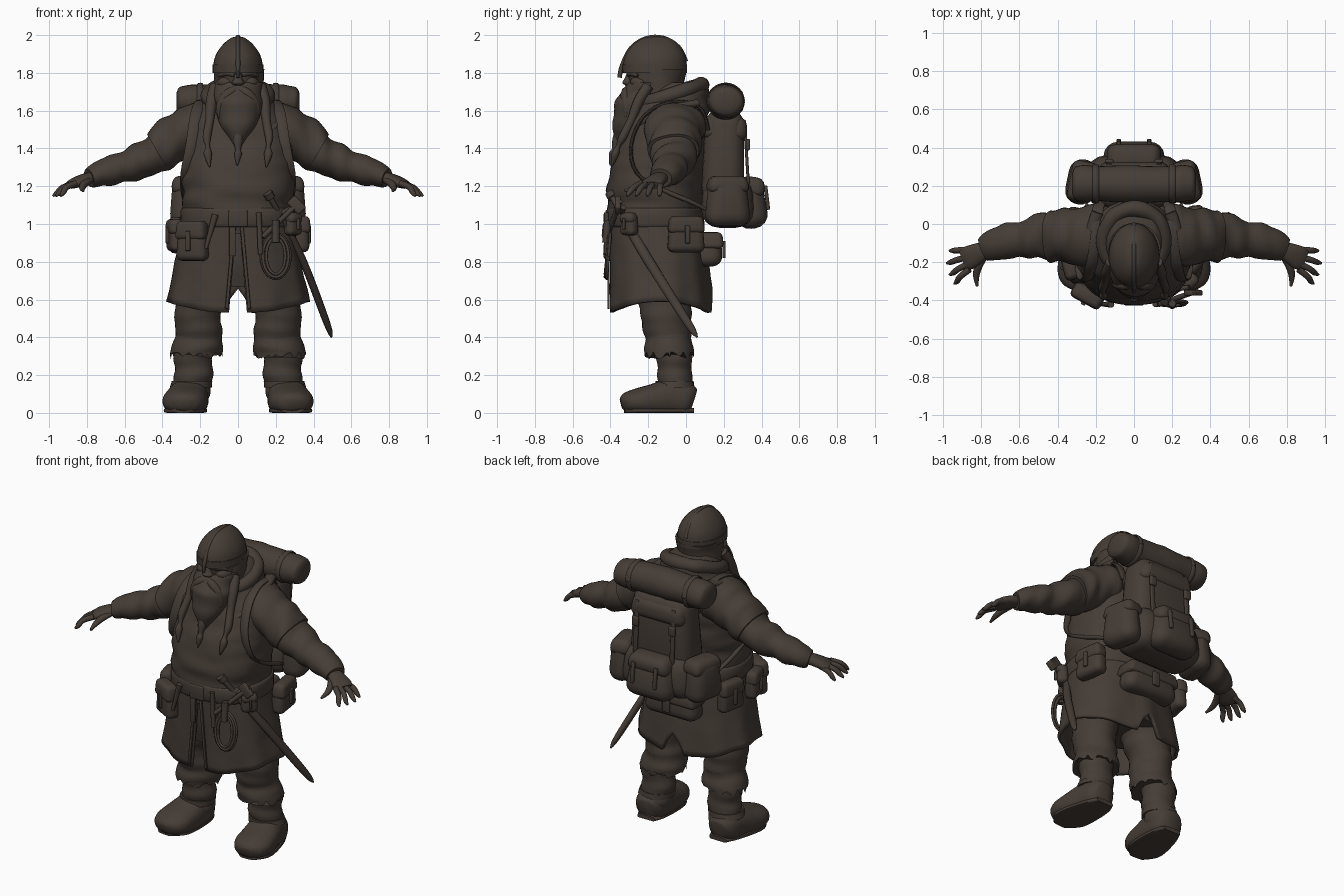
import bpy, bmesh, math, random
from mathutils import Vector, Euler, noise

random.seed(4)
brown = bpy.data.materials.new("dark brown")
brown.diffuse_color = (0.060, 0.046, 0.037, 1)
PI = math.pi


def finish(name, bm, angle=50):
    bmesh.ops.recalc_face_normals(bm, faces=bm.faces[:])
    me = bpy.data.meshes.new(name)
    bm.to_mesh(me)
    bm.free()
    ob = bpy.data.objects.new(name, me)
    bpy.context.collection.objects.link(ob)
    me.materials.append(brown)
    bpy.ops.object.select_all(action='DESELECT')
    ob.select_set(True)
    bpy.context.view_layer.objects.active = ob
    bpy.ops.object.shade_smooth_by_angle(angle=math.radians(angle))
    return ob


def smooth_rows(rows, k):
    """Catmull-Rom rows between the given key rows."""
    out = []
    for i in range(len(rows) - 1):
        p = [rows[max(0, min(len(rows) - 1, i + j))] for j in (-1, 0, 1, 2)]
        for s in range(k):
            t = s / k
            out.append([0.5 * (2 * b + (c - a) * t + (2 * a - 5 * b + 4 * c - d) * t * t
                        + (3 * b - a - 3 * c + d) * t ** 3) for a, b, c, d in zip(*p)])
    return out + [list(rows[-1])]


def skin(name, rings, closed=True):
    bm = bmesh.new()
    vs = [[bm.verts.new((p[0], p[1], max(0, p[2]))) for p in r] for r in rings]
    n = len(rings[0])
    for a, b in zip(vs, vs[1:]):
        for j in range(n if closed else n - 1):
            k = (j + 1) % n
            bm.faces.new((a[j], a[k], b[k], b[j]))
    if closed:
        bm.faces.new(vs[0])
        bm.faces.new(vs[-1])
    return finish(name, bm)


def sup(a, p):
    c, s = math.cos(a), math.sin(a)
    return (math.copysign(abs(c) ** (2 / p), c), math.copysign(abs(s) ** (2 / p), s))


def wrinkle(p, amp, f=7.0):
    return 1 + amp * noise.noise(Vector((p[0] * f * .6, p[1] * f * .6, p[2] * f * 2)))


def loft(name, rows, n=32, p=2.0, k=6, amp=0.0, s=1, hem=0.0):
    """Rows are z, centre x, centre y, radius x, radius y."""
    rings = []
    rs = smooth_rows(rows, k)
    for i, (z, cx, cy, rx, ry) in enumerate(rs):
        ring = []
        for j in range(n):
            c, d = sup(2 * PI * j / n, p)
            w = wrinkle((cx + rx * c, cy + ry * d, z), amp)
            dz = random.uniform(-hem, hem * .3) if i == len(rs) - 1 else 0
            ring.append((s * (cx + rx * c * w), cy + ry * d * w, z + dz))
        rings.append(ring)
    return skin(name, rings)


def sweep(name, rows, n=20, up=(0, 0, 1), k=4, amp=0.0, s=1, p=2.0):
    """Rows are x, y, z, half width, half height along a path."""
    rs = smooth_rows(rows, k)
    rings = []
    for i, r in enumerate(rs):
        t = Vector(rs[min(i + 1, len(rs) - 1)][:3]) - Vector(rs[max(i - 1, 0)][:3])
        side = t.cross(Vector(up)).normalized()
        v = side.cross(t).normalized()
        ring = []
        for j in range(n):
            c, d = sup(2 * PI * j / n, p)
            o = side * r[3] * c + v * r[4] * d
            q = Vector(r[:3])
            q += o * wrinkle((q + o).yzx, amp)
            ring.append((s * q.x, q.y, q.z))
        rings.append(ring)
    return skin(name, rings)


def rod(name, a, b, r1, r2=None, n=10):
    up = (0, 1, 0) if abs(b[2] - a[2]) > abs(b[1] - a[1]) else (0, 0, 1)
    r2 = r1 if r2 is None else r2
    return sweep(name, [(*a, r1, r1), (*b, r2, r2)], n=n, up=up, k=2)


def block(name, loc, size, bevel=.02, rot=(0, 0, 0), taper=1.0, seg=3):
    """Rounded box; taper scales the top."""
    bm = bmesh.new()
    bmesh.ops.create_cube(bm, size=1)
    for v in bm.verts:
        f = taper if v.co.z > 0 else 1
        v.co = Vector((v.co.x * size[0] * f, v.co.y * size[1] * f, v.co.z * size[2]))
    bmesh.ops.bevel(bm, geom=bm.edges[:], offset=bevel, segments=seg, profile=.5, affect='EDGES')
    m = Euler(rot).to_matrix()
    for v in bm.verts:
        v.co = m @ v.co + Vector(loc)
    return finish(name, bm)


def pouch(name, loc, size, turn):
    """Belt pouch: -y is its outer face before turning."""
    m = Euler((0, 0, turn)).to_matrix()
    at = lambda x, y, z: Vector(loc) + m @ Vector((x, y, z))
    w, d, h = size
    block(name, loc, size, min(size) * .38, (0, 0, turn), .86, 4)
    block(name + "_flap", at(0, -.006, h * .27), (w * 1.0, d * 1.0, h * .48), .025, (0, 0, turn), .88)
    block(name + "_strap", at(0, -d / 2 - .006, .0), (w * .13, .018, h * .5), .005, (0, 0, turn))


# Body, coat and belt
loft("torso", [(.95, 0, -.16, .28, .24), (1.06, 0, -.165, .285, .245), (1.2, 0, -.165, .295, .25),
               (1.35, 0, -.14, .29, .242), (1.5, 0, -.11, .275, .215), (1.6, 0, -.085, .225, .185),
               (1.68, 0, -.07, .16, .15)], n=56, p=2.4, amp=.06)
loft("inner_tunic", [(1.0, 0, -.15, .26, .23), (.8, 0, -.15, .25, .22), (.67, 0, -.14, .22, .2)], p=2.3)
rings = []
for i in range(15):
    v = i / 14
    gap = .01 + .075 * v
    ring = []
    for j in range(81):
        a = -PI / 2 + gap + (2 * PI - 2 * gap) * j / 80
        c, d = sup(a, 2.4)
        low = .53 + .06 * math.cos(a) ** 2
        if d > 0:                                   # raised split at the back
            low += .13 * math.exp(-(c / .14) ** 4)
        w = 1 + .02 * v * math.sin(9 * a) + .015 * noise.noise(Vector((c * 3, d * 3, v * 5)))
        ring.append(((.285 + .09 * v) * c * w, -.16 + .025 * v + (.245 + .025 * v) * d * w, 1.04 + (low - 1.04) * v))
    rings.append(ring)
coat = skin("coat_skirt", rings, closed=False)
sol = coat.modifiers.new("cloth", 'SOLIDIFY')
sol.thickness = .02
loft("belt", [(.985, 0, -.16, .293, .252), (1.0, 0, -.16, .3, .258), (1.07, 0, -.16, .3, .258),
              (1.085, 0, -.16, .29, .25)], n=48, p=2.4, k=2, amp=.03)
block("belt_buckle", (0, -.418, 1.03), (.1, .018, .09), .007)
block("belt_end", (-.03, -.414, .92), (.035, .012, .18), .004)
for s in (-1, 1):
    block("coat_edge", (s * .04, -.41, .77), (.018, .012, .44), .004, (0, s * -.09, 0))

# Hood bunched around the neck
loft("hood_collar", [(1.50, 0, -.10, .245, .215), (1.58, 0, -.085, .23, .205), (1.66, 0, -.065, .19, .185),
                     (1.72, 0, -.045, .155, .165), (1.75, 0, -.05, .12, .13)], amp=.14)
sweep("hood_roll", [(.16 * math.cos(a), -.085 + .165 * math.sin(a), 1.68 + .055 * math.sin(a), .04, .04)
                    for a in [math.radians(-60 + 300 * i / 10) for i in range(11)]], amp=.25)
for s in (-1, 1):
    sweep("hood_fold", [(.19, .06, 1.64, .03, .02), (.225, -.06, 1.615, .03, .02), (.215, -.19, 1.56, .03, .02),
                        (.16, -.27, 1.49, .028, .018), (.08, -.315, 1.42, .012, .01)], s=s, amp=.25)

# Head, helmet and face
loft("head", [(1.58, 0, -.15, .09, .1), (1.68, 0, -.16, .115, .12), (1.78, 0, -.17, .12, .135),
              (1.88, 0, -.17, .115, .135)])
loft("helmet", [(1.80, 0, -.165, .132, .168), (1.85, 0, -.165, .130, .168), (1.90, 0, -.163, .115, .155),
                (1.95, 0, -.16, .080, .12), (1.983, 0, -.158, .040, .07), (1.993, 0, -.158, .008, .01)])
loft("helmet_band", [(1.80, 0, -.165, .135, .171), (1.845, 0, -.166, .134, .172)], k=1)
loft("neck_guard", [(1.82, 0, -.135, .134, .138), (1.72, 0, -.135, .135, .125), (1.66, 0, -.13, .145, .125)], amp=.08)
sweep("helmet_crest", [(0, -.352, 1.775, .012, .008), (0, -.338, 1.84, .012, .012), (0, -.29, 1.932, .012, .012),
                       (0, -.21, 1.983, .012, .012), (0, -.12, 1.985, .012, .012), (0, -.04, 1.937, .012, .012),
                       (0, .0, 1.86, .012, .012)], n=8, up=(1, 0, 0))
loft("nose", [(1.81, 0, -.29, .016, .02), (1.77, 0, -.3, .022, .026), (1.745, 0, -.305, .034, .032),
              (1.725, 0, -.29, .015, .012)], n=14)
for s in (-1, 1):
    sweep("eyebrow", [(.02, -.305, 1.79, .01, .012), (.06, -.295, 1.8, .012, .017), (.105, -.255, 1.785, .006, .008)], s=s, n=10)
    sweep("cheek", [(.03, -.27, 1.75, .02, .02), (.07, -.26, 1.75, .035, .03), (.1, -.22, 1.74, .02, .02)], s=s, n=12)
    sweep("moustache", [(.0, -.305, 1.715, .02, .02), (.05, -.32, 1.69, .028, .028), (.09, -.315, 1.63, .026, .024),
                        (.1, -.32, 1.56, .006, .006)], s=s, n=12, up=(0, 1, 0), amp=.15)
    sweep("side_braid", [(.12, -.2, 1.73, .03, .03), (.14, -.25, 1.65, .03, .028), (.15, -.29, 1.55, .023, .022),
                         (.165, -.335, 1.46, .022, .022), (.16, -.36, 1.41, .012, .012), (.16, -.375, 1.37, .022, .02),
                         (.15, -.395, 1.3, .003, .003)], s=s, n=12, up=(0, 1, 0))
loft("beard", [(1.75, 0, -.2, .12, .1), (1.68, 0, -.235, .127, .12), (1.61, 0, -.265, .12, .11),
               (1.54, 0, -.29, .1, .09), (1.48, 0, -.315, .065, .065), (1.42, 0, -.345, .025, .03)], n=44, amp=.16)
sweep("beard_braid", [(0, -.345, 1.5, .03, .03), (0, -.365, 1.44, .026, .026), (0, -.38, 1.39, .014, .014),
                      (0, -.388, 1.37, .02, .02), (-.005, -.402, 1.31, .004, .004)], n=12, up=(0, 1, 0))

# Arms, hands, legs and boots
for s in (-1, 1):
    sweep("shoulder_sleeve", [(.1, -.06, 1.53, .14, .115), (.2, -.06, 1.515, .155, .13), (.3, -.06, 1.468, .15, .13),
                              (.37, -.06, 1.42, .14, .117), (.43, -.06, 1.385, .137, .107)], s=s, amp=.16, n=32, k=6)
    sweep("sleeve", [(.33, -.06, 1.43, .11, .1), (.43, -.06, 1.375, .12, .1), (.55, -.072, 1.322, .11, .09),
                     (.65, -.09, 1.29, .092, .077), (.75, -.115, 1.257, .076, .06), (.79, -.13, 1.245, .064, .048)],
          s=s, amp=.2, n=32, k=6)
    sweep("palm", [(.76, -.13, 1.25, .04, .03), (.81, -.15, 1.237, .052, .03), (.86, -.175, 1.218, .062, .027),
                   (.89, -.188, 1.205, .055, .02)], s=s, p=2.4)
    for y0, dx, dy in ((-.135, .095, -.005), (-.17, .11, -.035), (-.205, .095, -.06), (-.237, .07, -.075)):
        sweep("finger", [(.86, y0, 1.215, .017, .017), (.88 + dx * .4, y0 + dy * .5, 1.195, .016, .016),
                         (.87 + dx * .8, y0 + dy * .85, 1.165, .014, .014), (.87 + dx, y0 + dy, 1.148, .006, .006)], s=s, n=10)
    sweep("thumb", [(.79, -.175, 1.23, .022, .02), (.815, -.225, 1.21, .021, .019), (.825, -.275, 1.19, .016, .015),
                    (.82, -.325, 1.175, .007, .007)], s=s, n=10)
    loft("trouser_leg", [(.85, .13, -.13, .13, .16), (.7, .17, -.12, .135, .155), (.55, .205, -.11, .125, .138),
                         (.42, .212, -.097, .125, .128), (.33, .216, -.087, .122, .12)], amp=.15, s=s)
    loft("fur_cuff", [(.42, .212, -.095, .123, .126), (.36, .217, -.09, .132, .128), (.315, .217, -.087, .135, .126)],
         amp=.14, s=s, hem=.03, n=44)
    loft("boot_shaft", [(.36, .232, -.065, .095, .095), (.27, .233, -.06, .1, .095), (.18, .24, -.06, .102, .093),
                        (.12, .252, -.055, .105, .096), (.03, .26, -.055, .098, .095)], amp=.18, s=s)
    sweep("boot_foot", [(.255, .038, .06, .06, .065), (.257, -.0, .07, .092, .09), (.262, -.09, .08, .105, .1),
                        (.275, -.18, .067, .113, .085), (.285, -.26, .06, .112, .07), (.29, -.32, .053, .085, .053),
                        (.292, -.343, .048, .035, .028)], s=s, p=2.3, n=28, amp=.08)
    sweep("boot_sole", [(.255, .042, .012, .06, .014), (.258, -.03, .012, .09, .014), (.275, -.17, .012, .112, .014),
                        (.287, -.26, .012, .104, .014), (.292, -.325, .014, .05, .014)], s=s, p=4)
    loft("boot_strap", [(.17, .243, -.06, .107, .1), (.135, .25, -.06, .111, .105)], s=s, k=2)

# Backpack with bedroll
block("pack_body", (0, .2, 1.36), (.44, .23, .5), .08, (-.03, 0, 0), .88, 4)
block("pack_base", (0, .22, 1.12), (.52, .29, .28), .1, taper=.88, seg=4)
block("pack_lid", (0, .205, 1.51), (.39, .25, .13), .05, (-.06, 0, 0), .9, 4)
block("pack_back_pocket", (0, .34, 1.11), (.34, .18, .27), .08, (.12, 0, 0), .8, 4)
block("pack_pocket_flap", (0, .35, 1.2), (.3, .145, .1), .04, (-.15, 0, 0), .85)
sweep("bedroll", [(-.325, .21, 1.65, .045, .045), (-.308, .21, 1.65, .085, .075), (-.26, .21, 1.65, .095, .085),
                  (-.2, .21, 1.65, .093, .088), (0, .21, 1.652, .097, .093), (.2, .21, 1.65, .093, .088),
                  (.26, .21, 1.65, .095, .085), (.308, .21, 1.65, .085, .075), (.325, .21, 1.65, .045, .045)],
      amp=.08, n=28)
for s in (-1, 1):
    block("pack_side_pocket", (s * .275, .22, 1.12), (.16, .25, .27), .07, (0, 0, s * .2), .8, 4)
    block("side_pocket_flap", (s * .27, .22, 1.21), (.145, .23, .09), .035, (0, 0, s * .2), .85)
    sweep("bedroll_strap", [(s * .2, .21 + .097 * math.cos(a), 1.65 + .092 * math.sin(a), .006, .016)
                            for a in [2 * PI * i / 12 for i in range(13)]], n=8, up=(1, 0, 0), k=2)
    block("pack_strap", (s * .13, .32, 1.38), (.028, .016, .34), .005, (.06, 0, 0))
    block("pack_buckle", (s * .13, .328, 1.42), (.045, .022, .06), .008)
    block("pocket_strap", (s * .08, .428, 1.14), (.022, .02, .13), .005, (.12, 0, 0))
    sweep("shoulder_strap", [(.17, .12, 1.5, .01, .03), (.19, .07, 1.62, .01, .03), (.2, -.08, 1.645, .01, .03),
                             (.225, -.22, 1.575, .01, .03), (.25, -.29, 1.42, .01, .028), (.28, -.26, 1.27, .01, .025),
                             (.29, -.12, 1.18, .012, .015), (.275, .02, 1.12, .012, .015), (.24, .1, 1.08, .01, .015)],
          n=10, up=(1, 0, 0), s=s)

# Pouches around the belt
pouch("front_pouch", (-.24, -.37, .91), (.18, .09, .21), -.5)
pouch("left_hip_pouch", (.325, 0, .945), (.2, .09, .19), PI / 2 + .15)
pouch("right_hip_pouch", (-.33, -.22, .94), (.15, .08, .17), -PI / 2 + .25)
pouch("right_rear_pouch", (-.315, 0, .94), (.18, .08, .19), -PI / 2 - .2)
pouch("rear_satchel", (0, .12, .865), (.38, .15, .18), PI)
pouch("small_pouch", (.29, -.3, 1.0), (.1, .07, .12), .8)

# Sword, tools and rope
h, t = Vector((.165, -.395, 1.15)), Vector((.495, .06, .4))
d = t - h
P = lambda f: tuple(h + d * f + Vector((.028, -.012, 0)) * math.sin(PI * f))
sweep("sword_sheath", [(*P(.13), .024, .018), (*P(.45), .027, .02), (*P(.9), .022, .018), (*P(1), .004, .004)],
      n=12, up=(1, 0, .3))
rod("sword_grip", P(0), P(.14), .015)
rod("sword_pommel", P(-.02), P(.015), .026)
g = Vector(P(.13))
rod("sword_guard", tuple(g + Vector((-.07, -.01, -.035))), tuple(g + Vector((.07, .01, .035))), .013)
rod("axe_handle", (.33, -.35, 1.12), (.13, -.42, .93), .014)
block("axe_head", (.31, -.36, 1.1), (.09, .03, .06), .01, (0, .8, 0))
rod("knife", (-.12, -.42, 1.05), (-.17, -.42, .87), .018, .01)
rod("tool_handle", (.11, -.42, 1.06), (.12, -.42, .84), .014)
for i in range(4):
    rx, rz, y = .05 + .009 * i, .095 + .008 * i, -.418 + .008 * (i % 2)
    sweep("rope_loop", [(.2 + rx * math.cos(a), y + .01 * math.sin(a), .83 + rz * math.sin(a), .008, .008)
                        for a in [2 * PI * j / 16 for j in range(17)]], n=8, up=(0, 1, 0), k=2)
rod("rope_hanger", (.2, -.425, .9), (.2, -.415, 1.02), .02)
